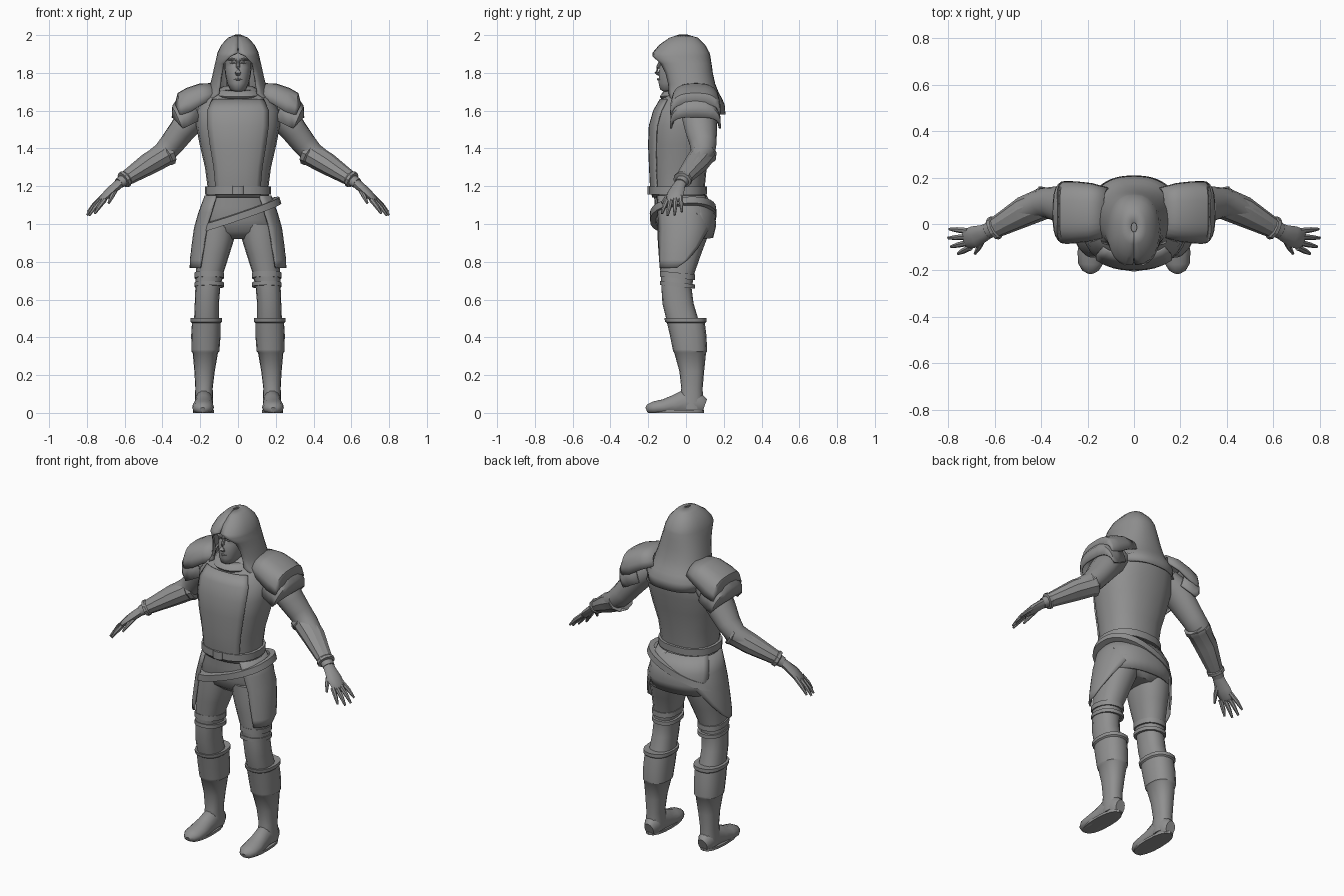
import bpy, bmesh, math
from mathutils import Vector

grey = bpy.data.materials.new("plain_grey")
grey.diffuse_color = (0.28, 0.28, 0.28, 1)


def build(name, rings, closed=True, caps=True, thick=0, mirror=False, angle=40):
    """Skin a list of point rings into one object."""
    bm = bmesh.new()
    rows = [[bm.verts.new((p[0], p[1], max(p[2], 0))) for p in r] for r in rings]
    n = len(rows[0])
    for a, b in zip(rows, rows[1:]):
        for i in range(n if closed else n - 1):
            j = (i + 1) % n
            bm.faces.new((a[i], a[j], b[j], b[i]))
    if closed and caps:
        bm.faces.new(rows[0])
        bm.faces.new(rows[-1])
    bmesh.ops.recalc_face_normals(bm, faces=bm.faces)
    me = bpy.data.meshes.new(name)
    bm.to_mesh(me)
    bm.free()
    me.materials.append(grey)
    ob = bpy.data.objects.new(name, me)
    bpy.context.collection.objects.link(ob)
    bpy.ops.object.select_all(action='DESELECT')
    ob.select_set(True)
    bpy.context.view_layer.objects.active = ob
    bpy.ops.object.shade_smooth_by_angle(angle=math.radians(angle))
    if thick:
        m = ob.modifiers.new("thickness", 'SOLIDIFY')
        m.thickness, m.offset = thick, 0
    if mirror:
        ob.modifiers.new("other_side", 'MIRROR')
    return ob


def ring(z, rx, yf, yb, cx=0, n=20, a0=0, a1=None, kx=0, ky=0, grow=0):
    """Level oval from front yf to back yb; a0..a1 (degrees) makes an open arc."""
    pts, ym, ry = [], (yf + yb) / 2, (yb - yf) / 2 + grow
    for i in range(n):
        t = math.radians(a0 + 360 * i / n if a1 is None else a0 + (a1 - a0) * i / (n - 1))
        c, s = math.cos(t), math.sin(t)
        x = cx + (rx + grow) * math.copysign(abs(c) ** 0.85, c)
        y = ym + ry * math.copysign(abs(s) ** 0.85, s)
        pts.append((x, y, z + kx * x + ky * y))
    return pts


def tube(name, path, n=12, mirror=True, angle=40):
    """Limb along (x, y, z, half width, half height) points."""
    P = [Vector(p[:3]) for p in path]
    rings = []
    for i, p in enumerate(path):
        t = (P[min(i + 1, len(P) - 1)] - P[max(i - 1, 0)]).normalized()
        side = t.cross(Vector((0, 0, 1))).normalized()
        up = side.cross(t)
        rings.append([P[i] + side * p[3] * math.cos(a) + up * p[4] * math.sin(a)
                      for a in (2 * math.pi * k / n for k in range(n))])
    return build(name, rings, mirror=mirror, angle=angle)


# Torso with raised front panel
torso = [(1.14, .16, -.17, .09), (1.2, .162, -.182, .10), (1.3, .175, -.187, .11),
         (1.42, .203, -.192, .14), (1.52, .222, -.188, .16), (1.6, .222, -.165, .175),
         (1.66, .185, -.13, .175), (1.70, .13, -.1, .15), (1.73, .075, -.07, .1)]
build("torso", [ring(*s) for s in torso])
build("chest_panel", [ring(*s, n=9, a0=228, a1=312, grow=.005) for s in torso[:7]],
      closed=False, thick=.008)

# Hips, belts and side flaps
build("hips", [ring(*s) for s in [(1.16, .162, -.17, .095), (1.09, .185, -.165, .13),
      (1.02, .2, -.16, .145), (.96, .195, -.14, .135), (.92, .13, -.09, .09)]])
build("waist_belt", [ring(z, r, f, b) for z, r, f, b in
      [(1.155, .16, -.17, .09), (1.157, .176, -.195, .11), (1.198, .176, -.195, .112),
       (1.2, .16, -.17, .09)]], caps=False)
build("belt_buckle", [ring(z, .03, -.204, -.18) for z in (1.155, 1.2)])
build("sloped_belt", [ring(z, r, f, b, n=28, kx=.34, ky=.08) for z, r, f, b in
      [(1.03, .2, -.16, .14), (1.032, .23, -.19, .162), (1.07, .218, -.192, .16),
       (1.072, .19, -.16, .13)]], caps=False)
flap = [(1.15, .172, -.178, .105, -52, 75), (1.06, .205, -.18, .14, -50, 70),
        (.98, .228, -.18, .145, -47, 55), (.88, .242, -.18, .13, -45, 32),
        (.81, .25, -.18, .12, -43, 12), (.768, .252, -.18, .115, -41, -4)]
build("side_flap", [ring(z, r, f, b, n=10, a0=a, a1=c) for z, r, f, b, a, c in flap],
      closed=False, thick=.01, mirror=True)
build("seat_flap", [ring(z, r, f, b, n=12, a0=a, a1=180 - a, kx=-.04) for z, r, f, b, a in
      [(1.15, .172, -.178, .105, 20), (1.06, .202, -.17, .15, 20), (.99, .21, -.165, .155, 25),
       (.93, .21, -.16, .14, 35)]], closed=False, thick=.01)

# Legs, straps and boots: z, half width, front, back, centre x
leg = [(1.0, .1, -.15, .13, .108), (.92, .098, -.15, .11, .118), (.84, .087, -.145, .08, .132),
       (.74, .073, -.135, .045, .15), (.66, .066, -.13, .03, .16), (.58, .064, -.125, .04, .165),
       (.48, .066, -.1, .07, .167)]
build("trouser_leg", [ring(*s, n=16) for s in leg], mirror=True)
build("boot_shaft", [ring(*s, n=16) for s in
      [(.5, .07, -.1, .095, .168), (.502, .084, -.115, .108, .168), (.482, .084, -.11, .108, .168),
       (.475, .076, -.1, .1, .168), (.41, .078, -.085, .108, .17), (.335, .074, -.07, .112, .172),
       (.325, .074, -.068, .112, .172), (.318, .067, -.062, .106, .173), (.22, .054, -.035, .096, .177),
       (.13, .046, -.025, .088, .18), (.08, .048, -.035, .09, .18), (.02, .048, -.03, .092, .18)]],
      mirror=True)
tube("boot_foot", [(.18, .098, .035, .03, .04), (.18, .07, .045, .047, .06),
     (.18, .0, .055, .047, .075), (.182, -.06, .04, .051, .056), (.185, -.12, .03, .058, .042),
     (.187, -.17, .025, .054, .037), (.187, -.2, .02, .036, .026), (.187, -.21, .016, .016, .014)], 14)
build("boot_sole", [ring(z, .055, -.2, .096, .183, n=16) for z in (0, .014)], mirror=True)
for nm, z, h in (("upper_strap", .72, .03), ("lower_strap", .675, .022)):
    build(nm, [ring(zz, .077 + g, -.136 - g, .046 + g, .152, n=16, ky=-.1) for zz, g in
          ((z - .012, -.012), (z - .012, .002), (z + h - .012, .002), (z + h - .012, -.012))],
          caps=False, mirror=True)

# Arms and bracers
tube("arm", [(.17, .065, 1.62, .075, .07), (.24, .07, 1.57, .095, .082), (.3, .08, 1.49, .085, .071),
     (.35, .09, 1.425, .072, .065), (.4, .09, 1.37, .064, .06), (.5, .045, 1.305, .052, .05),
     (.63, -.03, 1.215, .034, .028)])
tube("bracer", [(.375, .095, 1.375, .055, .05), (.37, .095, 1.378, .075, .068),
     (.385, .09, 1.369, .075, .068), (.392, .087, 1.364, .068, .062), (.47, .055, 1.32, .066, .059),
     (.59, -.012, 1.243, .046, .04), (.594, -.014, 1.24, .052, .045), (.607, -.02, 1.232, .052, .045),
     (.61, -.022, 1.23, .034, .03)], 10, angle=30)

# Hands
tube("palm", [(.61, -.02, 1.23, .03, .024), (.645, -.038, 1.2, .036, .024),
     (.685, -.055, 1.165, .047, .022), (.72, -.065, 1.13, .044, .017), (.73, -.068, 1.12, .03, .01)], 10)
fingers = [((.715, -.03, 1.145), (.76, -.025, 1.105), (.795, -.022, 1.065)),
           ((.72, -.055, 1.137), (.765, -.058, 1.092), (.8, -.06, 1.047)),
           ((.715, -.08, 1.13), (.758, -.09, 1.085), (.788, -.098, 1.045)),
           ((.705, -.1, 1.13), (.738, -.117, 1.088), (.758, -.128, 1.055)),
           ((.65, -.06, 1.18), (.668, -.1, 1.145), (.685, -.128, 1.11))]
for k, (a, b, c) in enumerate(fingers):
    tube("thumb" if k == 4 else "finger_%d" % (k + 1),
         [(*a, .014, .014), (*b, .012, .012), (*c, .006, .006)], 7)


# Two layered shoulder plates
def shoulder(name, sections, slant):
    rings = []
    for x, z, ry, d in sections:
        r = []
        for i in range(13):
            t = math.pi * i / 12
            s = math.sin(t) ** 0.7
            c = math.copysign(abs(math.cos(t)) ** 0.7, math.cos(t))
            r.append((x - slant * (1 - s), .05 + ry * c, z - d * (1 - s)))
        rings.append(r)
    build(name, rings, closed=False, thick=.012, mirror=True, angle=35)


shoulder("upper_shoulder_plate", [(.13, 1.74, .1, .07), (.2, 1.738, .12, .1), (.27, 1.715, .128, .12),
         (.315, 1.69, .128, .11), (.328, 1.635, .125, .055)], .02)
shoulder("lower_shoulder_plate", [(.25, 1.69, .115, .14), (.31, 1.67, .128, .15),
         (.342, 1.625, .13, .12), (.345, 1.565, .125, .05)], .05)

# Neck, head and facial features
build("neck", [ring(z, .06, -.075, .06, n=14) for z in (1.66, 1.76)])
build("head", [ring(*s, n=18) for s in
      [(1.7, .025, -.118, .0), (1.712, .042, -.138, .02), (1.745, .058, -.146, .05),
       (1.79, .068, -.145, .08), (1.83, .072, -.142, .09), (1.85, .072, -.132, .09),
       (1.868, .073, -.143, .09), (1.9, .07, -.13, .08), (1.94, .045, -.08, .05)]], angle=50)
tube("nose", [(0, -.135, 1.86, .008, .008), (0, -.148, 1.83, .011, .01), (0, -.156, 1.802, .017, .012),
     (0, -.142, 1.79, .012, .008)], 8, mirror=False)
tube("eye", [(.02, -.132, 1.853, .004, .002), (.031, -.13, 1.854, .006, .006),
     (.043, -.124, 1.853, .004, .002)], 8)
tube("brow", [(.008, -.142, 1.868, .006, .005), (.032, -.138, 1.873, .008, .006),
     (.054, -.114, 1.869, .006, .004)], 8)
tube("lips", [(-.024, -.137, 1.765, .003, .002), (0, -.148, 1.766, .006, .007),
     (.024, -.137, 1.765, .003, .002)], 8, mirror=False)

# Hood, open around the face and draped over the upper back
hood = [(1.998, .012, -.035, .005, 0), (1.982, .05, -.085, .06, 0), (1.945, .085, -.138, .098, 0),
        (1.905, .104, -.172, .12, 1), (1.888, .108, -.18, .124, 18), (1.85, .117, -.155, .13, 36),
        (1.8, .128, -.13, .137, 38), (1.74, .142, -.115, .15, 38), (1.69, .153, -.115, .17, 38),
        (1.665, .165, -.13, .185, 50), (1.63, .19, -.14, .2, 95), (1.58, .19, -.12, .204, 128)]
build("hood", [ring(z, r, f, b, n=25, a0=o - 90, a1=270 - o) for z, r, f, b, o in hood],
      closed=False, thick=.01, angle=50)
build("collar", [ring(z, r, f, b, n=20, ky=.12) for z, r, f, b in
      [(1.675, .12, -.125, .15), (1.69, .125, -.135, .15), (1.71, .11, -.12, .14),
       (1.715, .085, -.095, .12)]], caps=False, thick=.008)
